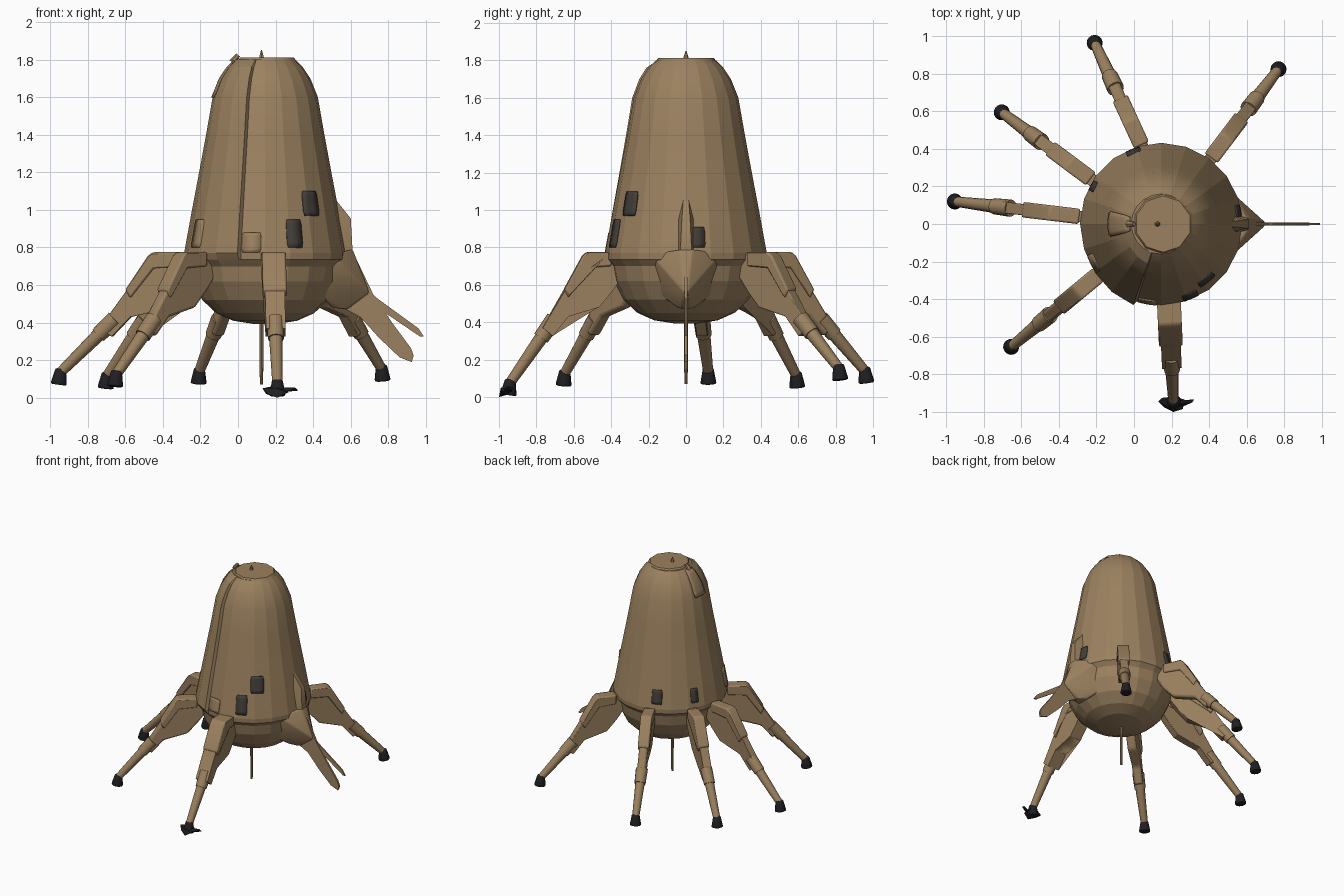
import bpy, bmesh, math
from mathutils import Vector

if "Cube" in bpy.data.objects:
    bpy.data.objects.remove(bpy.data.objects["Cube"])

def mat(name, rgb):
    m = bpy.data.materials.new(name)
    m.diffuse_color = (*rgb, 1)
    m.use_nodes = True
    m.node_tree.nodes["Principled BSDF"].inputs["Base Color"].default_value = m.diffuse_color
    return m

TAN = mat("tan_hull", (0.33, 0.22, 0.115))
DARK = mat("dark_window", (0.055, 0.047, 0.04))
BLACK = mat("black_foot", (0.014, 0.013, 0.016))
CX = 0.145  # hull axis

def make(name, bm, m, angle=12, bevel=0):
    bmesh.ops.recalc_face_normals(bm, faces=bm.faces[:])
    me = bpy.data.meshes.new(name)
    bm.to_mesh(me)
    bm.free()
    me.materials.append(m)
    ob = bpy.data.objects.new(name, me)
    bpy.context.collection.objects.link(ob)
    if bevel:
        b = ob.modifiers.new("bevel", 'BEVEL')
        b.width, b.segments, b.limit_method = bevel, 2, 'ANGLE'
    bpy.ops.object.select_all(action='DESELECT')
    ob.select_set(True)
    bpy.context.view_layer.objects.active = ob
    bpy.ops.object.shade_smooth_by_angle(angle=math.radians(angle))
    return ob

def hull(name, pts, m, angle=25, bevel=0):
    bm = bmesh.new()
    for p in pts:
        bm.verts.new(p)
    bmesh.ops.convex_hull(bm, input=bm.verts[:])
    return make(name, bm, m, angle, bevel)

def plate(name, origin, direction, profile, width, m, bevel=0):
    """Extrude a (distance, z) outline sideways about a vertical plane."""
    side = Vector((-direction.y, direction.x, 0)) * width / 2
    bm = bmesh.new()
    rows = [[bm.verts.new(origin + direction * d + Vector((0, 0, z)) + side * s)
             for d, z in profile] for s in (-1, 1)]
    n = len(profile)
    bm.faces.new(rows[0])
    bm.faces.new(rows[1][::-1])
    for i in range(n):
        j = (i + 1) % n
        bm.faces.new((rows[0][i], rows[0][j], rows[1][j], rows[1][i]))
    bmesh.ops.triangulate(bm, faces=[f for f in bm.faces if len(f.verts) > 4])
    return make(name, bm, m, 30, bevel)

def tube(name, a, b, r1, r2, m, sides=12, bevel=0):
    a, b = Vector(a), Vector(b)
    bm = bmesh.new()
    bmesh.ops.create_cone(bm, cap_ends=True, segments=sides, radius1=r1,
                          radius2=r2, depth=(b - a).length)
    q = (b - a).to_track_quat('Z', 'Y')
    for v in bm.verts:
        v.co = q @ v.co + (a + b) / 2
    return make(name, bm, m, 35, bevel)

# Hull: revolved profile with an overlapping seam at the front left
PROFILE = [(0.06, 0.393), (0.17, 0.41), (0.26, 0.45), (0.335, 0.52), (0.385, 0.62),
           (0.40, 0.70), (0.43, 0.735), (0.432, 0.77), (0.39, 1.0), (0.352, 1.2),
           (0.315, 1.4), (0.28, 1.6), (0.24, 1.7), (0.2, 1.76), (0.16, 1.8)]

def radius(z):
    for (r0, z0), (r1, z1) in zip(PROFILE, PROFILE[1:]):
        if z <= z1:
            return r0 + (r1 - r0) * (z - z0) / (z1 - z0)
    return PROFILE[-1][0]

def flare(a, z):
    return 0.024 * (a - 205) / 46 if 205 < a <= 251.1 and 0.76 < z < 1.79 else 0

def polar(a, r, z):
    t = math.radians(a)
    return Vector((CX + r * math.cos(t), r * math.sin(t), z))

angles = sorted([i * 18 for i in range(20) if i != 14] + [251, 252.5])
bm = bmesh.new()
rings = [[bm.verts.new(polar(a, r + flare(a, z), z)) for a in angles] for r, z in PROFILE]
n = len(angles)
for lo, hi in zip(rings, rings[1:]):
    for i in range(n):
        j = (i + 1) % n
        bm.faces.new((lo[i], lo[j], hi[j], hi[i]))
bm.faces.new(rings[0][::-1])
bm.faces.new(rings[-1])
make("hull", bm, TAN)

# Thin panels that follow the hull surface
def patch(name, a0, a1, z0, z1, m, off=0.004):
    bm = bmesh.new()
    na, nz = max(2, int((a1 - a0) / 5)), 6
    g = []
    for k in range(nz + 1):
        z = z0 + (z1 - z0) * k / nz
        row = []
        for i in range(na + 1):
            cut = 0.12 if k in (0, nz) else 0  # clipped corners
            a = (a0 + a1) / 2 + (a1 - a0) * (i / na - 0.5) * (1 - cut)
            row.append(bm.verts.new(polar(a, radius(z) + flare(a, z) + off, z)))
        g.append(row)
    for lo, hi in zip(g, g[1:]):
        for i in range(na):
            bm.faces.new((lo[i], lo[i + 1], hi[i + 1], hi[i]))
    ob = make(name, bm, m, 30)
    s = ob.modifiers.new("thickness", 'SOLIDIFY')
    s.thickness, s.offset = 0.009, -1

for i, (a, w, z0, z1) in enumerate([(-51, 15, 0.97, 1.10), (-68, 12, 0.80, 0.95),
                                    (8, 12, 0.80, 0.91), (111, 11, 0.81, 0.92),
                                    (151, 8, 0.81, 0.92)]):
    patch(f"window_{i + 1}", a - w / 2, a + w / 2, z0, z1, DARK)
patch("front_hatch", 253, 267, 0.775, 0.88, TAN)
patch("left_hatch", 203, 217, 0.8, 0.95, TAN)
patch("top_strip", 166, 194, 1.6, 1.795, TAN, 0.007)

# Top cap and antenna
tube("top_cap", (CX + 0.01, 0, 1.79), (CX + 0.01, 0, 1.812), 0.165, 0.15, TAN, 10)
tube("antenna", (0.125, 0, 1.8), (0.125, 0, 1.85), 0.018, 0.003, TAN, 6)
tube("cap_latch", (-0.03, 0, 1.785), (0.0, 0, 1.825), 0.02, 0.012, TAN, 6)

# Walking legs: (name, hip xy, foot xy, foot base z, thigh width)
LEGS = [("back_leg", (0.04, 0.42), (-0.21, 0.965), 0.075, 0.065),
        ("back_right_leg", (0.41, 0.35), (0.77, 0.825), 0.09, 0.065),
        ("back_left_leg", (-0.23, 0.24), (-0.705, 0.595), 0.05, 0.065),
        ("left_leg", (-0.29, 0.04), (-0.955, 0.12), 0.07, 0.06),
        ("front_left_leg", (-0.19, -0.27), (-0.655, -0.655), 0.06, 0.07),
        ("front_leg", (0.185, -0.40), (0.21, -0.95), 0.01, 0.105)]
THIGH = [(-0.1, 0.77), (0.22, 0.77), (0.27, 0.755), (0.42, 0.6), (0.67, 0.37),
         (0.57, 0.325), (0.42, 0.43), (0.27, 0.455), (0.12, 0.48), (0.0, 0.56), (-0.1, 0.64)]
for name, hip, foot, fz, w in LEGS:
    h, f = Vector((*hip, 0)), Vector((*foot, 0))
    length = (f - h).length
    d = (f - h).normalized()
    plate(name + "_thigh", h, d, [(s * length, z) for s, z in THIGH], w, TAN, 0.015)
    # raised rib along the outer edge of the thigh
    plate(name + "_rib", h, d, [(s * length, z) for s, z in
          [(0, 0.775), (0.24, 0.775), (0.28, 0.755), (0.46, 0.575), (0.42, 0.53),
           (0.23, 0.69), (0, 0.70)]], w + 0.022, TAN, 0.01)
    ankle = f - d * 0.005 + Vector((0, 0, fz + 0.06))
    knee = h + d * length * 0.55 + Vector((0, 0, 0.42))
    tube(name + "_shin", knee, ankle, 0.04, 0.027, TAN)
    tube(name + "_collar", knee, knee.lerp(ankle, 0.3), 0.046, 0.043, TAN)
    tube(name + "_foot", f + Vector((0, 0, fz)), f - d * 0.012 + Vector((0, 0, fz + 0.085)),
         0.046, 0.03, BLACK, 10, 0.012)

# Crescent-shaped toe on the front foot
hull("front_toe", [(0.13, -0.945, 0.05), (0.15, -0.925, 0.02), (0.21, -1.0, 0.0),
                   (0.26, -0.985, 0.03), (0.27, -0.935, 0.03), (0.16, -0.975, 0.02),
                   (0.21, -0.99, 0.05), (0.22, -0.92, 0.07)], BLACK)
hull("front_toe_tongue", [(0.24, -0.98, 0.03), (0.24, -0.94, 0.03), (0.24, -0.96, 0.055),
                          (0.32, -0.935, 0.038), (0.31, -0.95, 0.05), (0.3, -0.935, 0.055)], BLACK)

# Right side: bulge, ridge, fin and slim strut
def both(pts):
    return [(x, s * y, z) for x, y, z in pts for s in (-1, 1)]

hull("fin_bulge", both([(0.5, 0.19, 0.765), (0.61, 0.035, 0.79), (0.60, 0.03, 0.7),
                        (0.7, 0.01, 0.56), (0.42, 0.16, 0.56), (0.5, 0.05, 0.48),
                        (0.58, 0.02, 0.47)]), TAN, 40, 0.01)
hull("fin_ridge", both([(0.5, 0.012, 1.08), (0.54, 0.025, 0.975), (0.6, 0.022, 0.955),
                        (0.61, 0.03, 0.78), (0.5, 0.06, 0.77), (0.5, 0.05, 0.95)]), TAN, 40)
plate("tail_fin", Vector((0, 0, 0)), Vector((1, 0, 0)),
      [(0.5, 0.76), (0.61, 0.78), (0.72, 0.55), (0.82, 0.4), (0.92, 0.265), (0.935, 0.225),
       (0.925, 0.19), (0.86, 0.215), (0.75, 0.32), (0.65, 0.43), (0.5, 0.51)], 0.016, TAN)
plate("tail_strut", Vector((0, 0, 0)), Vector((1, 0, 0)),
      [(0.72, 0.55), (0.74, 0.53), (0.96, 0.37), (0.99, 0.325), (0.97, 0.325), (0.72, 0.495)],
      0.01, TAN)

# Thin rod below the hull
tube("belly_rod", (0.125, 0, 0.07), (0.125, 0, 0.42), 0.009, 0.011, TAN, 8)
